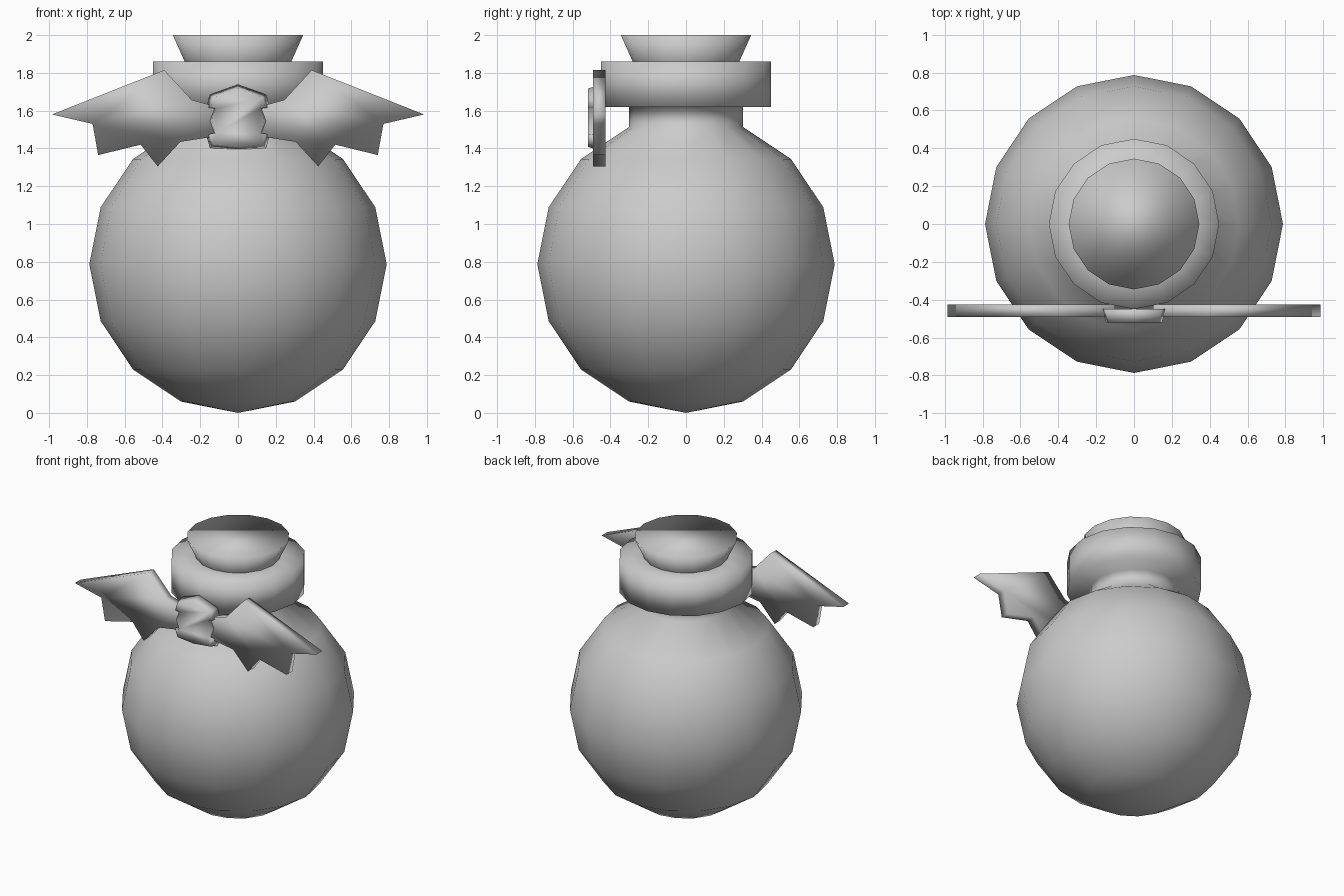
import bpy, bmesh
from math import sin, cos, pi

if "Cube" in bpy.data.objects:
    bpy.data.objects.remove(bpy.data.objects["Cube"])

SIDES = 16


def make_object(name, bm):
    bmesh.ops.remove_doubles(bm, verts=bm.verts, dist=1e-5)
    bmesh.ops.recalc_face_normals(bm, faces=bm.faces)
    for f in bm.faces:
        f.smooth = True
    me = bpy.data.meshes.new(name)
    bm.to_mesh(me)
    bm.free()
    ob = bpy.data.objects.new(name, me)
    bpy.context.collection.objects.link(ob)
    return ob


def lathe(name, profile):
    """Spin an (r, z) profile around z."""
    bm = bmesh.new()
    vs = [bm.verts.new((r, 0, z)) for r, z in profile]
    es = [bm.edges.new(p) for p in zip(vs, vs[1:])]
    bmesh.ops.spin(bm, geom=vs + es, cent=(0, 0, 0), axis=(0, 0, 1),
                   angle=2 * pi, steps=SIDES)
    return make_object(name, bm)


def plate(name, outline, y_back, y_front, front_scale=1.0, zc=0.0):
    """Extrude an (x, z) outline along y, optionally tapering the front."""
    bm = bmesh.new()
    back = [bm.verts.new((x, y_back, z)) for x, z in outline]
    front = [bm.verts.new((x * front_scale, y_front, zc + (z - zc) * front_scale))
             for x, z in outline]
    bm.faces.new(back)
    bm.faces.new(front)
    n = len(outline)
    for i in range(n):
        j = (i + 1) % n
        bm.faces.new((back[i], back[j], front[j], front[i]))
    return make_object(name, bm)


# Round flask: sphere rings, neck and wide collar
R = 0.787
sphere = [(R * sin(pi * i / 8), R - R * cos(pi * i / 8)) for i in range(8)]
lathe("flask", sphere + [(0.301, 1.62), (0.45, 1.62), (0.45, 1.86), (0.27, 1.86)])

# Tapered stopper with flat top
stopper = lathe("stopper", [(0.28, 1.855), (0.345, 2.0)])
bm = bmesh.new()
bm.from_mesh(stopper.data)
bmesh.ops.holes_fill(bm, edges=[e for e in bm.edges if e.is_boundary
                                and e.verts[0].co.z > 1.95], sides=0)
for f in bm.faces:
    f.smooth = True
bm.to_mesh(stopper.data)
bm.free()

# Bat wings of the bow, mirrored left and right
wing = [(0.985, 1.58), (0.39, 1.815), (0.245, 1.657), (0.10, 1.618),
        (0.10, 1.467), (0.305, 1.435), (0.425, 1.305), (0.515, 1.42),
        (0.74, 1.365), (0.77, 1.53)]
for side, s in (("left", -1), ("right", 1)):
    plate(side + "_bat_wing", [(s * x, z) for x, z in wing], -0.425, -0.492)

# Knot at the centre of the bow
half = [(0.148, 1.685), (0.168, 1.622), (0.132, 1.618), (0.16, 1.545),
        (0.132, 1.472), (0.168, 1.466), (0.148, 1.403)]
knot = [(0, 1.738)] + half + [(0, 1.388)] + [(-x, z) for x, z in reversed(half)]
plate("bow_knot", knot, -0.45, -0.52, 0.88, 1.56)
